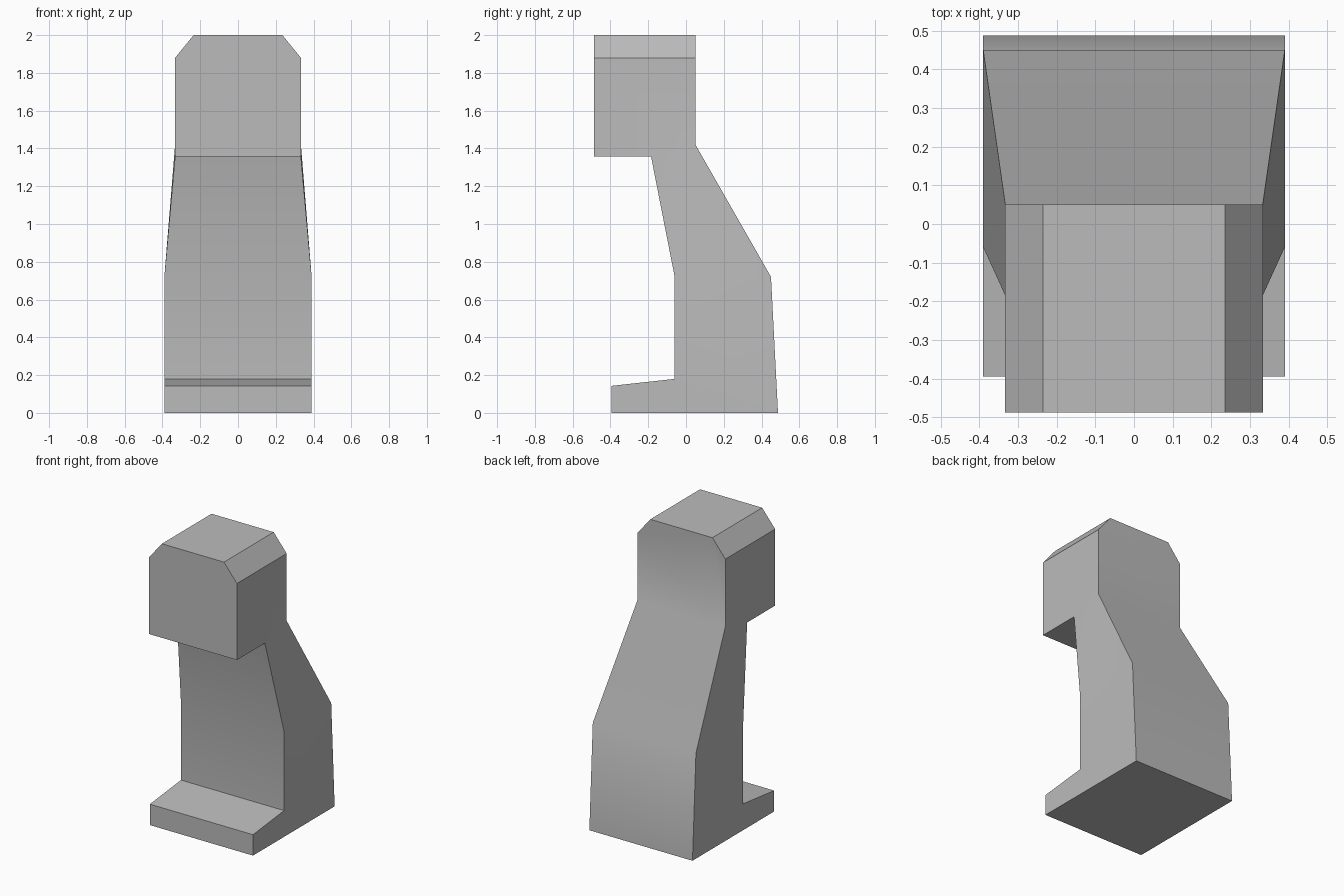
import bpy
import bmesh
from math import radians

default = bpy.data.objects.get("Cube")
if default:
    bpy.data.objects.remove(default, do_unlink=True)

# Side profile corners: name -> (half width, y, z)
BASE, HEAD, CROWN = 0.39, 0.333, 0.235
corners = {
    "foot_bottom": (BASE, -0.395, 0),
    "heel": (BASE, 0.487, 0),
    "back_waist": (BASE, 0.45, 0.72),
    "front_waist": (BASE, -0.06, 0.72),
    "ankle": (BASE, -0.06, 0.18),
    "toe_top": (BASE, -0.395, 0.143),
    "nape": (HEAD, 0.05, 1.42),
    "throat": (HEAD, -0.185, 1.357),
    "chin": (HEAD, -0.487, 1.357),
    "brow": (HEAD, -0.487, 1.88),
    "back_brow": (HEAD, 0.05, 1.88),
    "crown_front": (CROWN, -0.487, 2),
    "crown_back": (CROWN, 0.05, 2),
}

bm = bmesh.new()
left = {n: bm.verts.new((x, y, z)) for n, (x, y, z) in corners.items()}
right = {n: bm.verts.new((-x, y, z)) for n, (x, y, z) in corners.items()}

# Side panels, mirrored left and right
panels = [
    "foot_bottom heel back_waist front_waist ankle toe_top",
    "front_waist back_waist nape throat",
    "throat nape back_brow brow chin",
    "brow back_brow crown_back crown_front",
]
for panel in panels:
    names = panel.split()
    bm.faces.new([left[n] for n in names])
    bm.faces.new([right[n] for n in reversed(names)])

# Strips that cross the body, following the profile
strips = [
    "foot_bottom heel back_waist nape",
    "foot_bottom toe_top ankle front_waist throat chin",
    "crown_front crown_back",
]
for strip in strips:
    names = strip.split()
    for a, b in zip(names, names[1:]):
        bm.faces.new([left[a], left[b], right[b], right[a]])

# Front and back of the head with bevelled top corners
for strip in ("chin brow crown_front", "nape back_brow crown_back"):
    names = strip.split()
    bm.faces.new([left[n] for n in names] + [right[n] for n in reversed(names)])

bmesh.ops.recalc_face_normals(bm, faces=bm.faces[:])
mesh = bpy.data.meshes.new("statue_body")
bm.to_mesh(mesh)
bm.free()
body = bpy.data.objects.new("statue_body", mesh)
bpy.context.collection.objects.link(body)

# Plain grey material
grey = bpy.data.materials.new("plain_grey")
grey.use_nodes = True
colour = (0.5, 0.5, 0.5, 1)
grey.diffuse_color = colour
grey.node_tree.nodes["Principled BSDF"].inputs["Base Color"].default_value = colour
mesh.materials.append(grey)

# Smooth the gentle bends and keep the hard edges
bpy.ops.object.select_all(action="DESELECT")
body.select_set(True)
bpy.context.view_layer.objects.active = body
bpy.ops.object.shade_smooth_by_angle(angle=radians(34))
